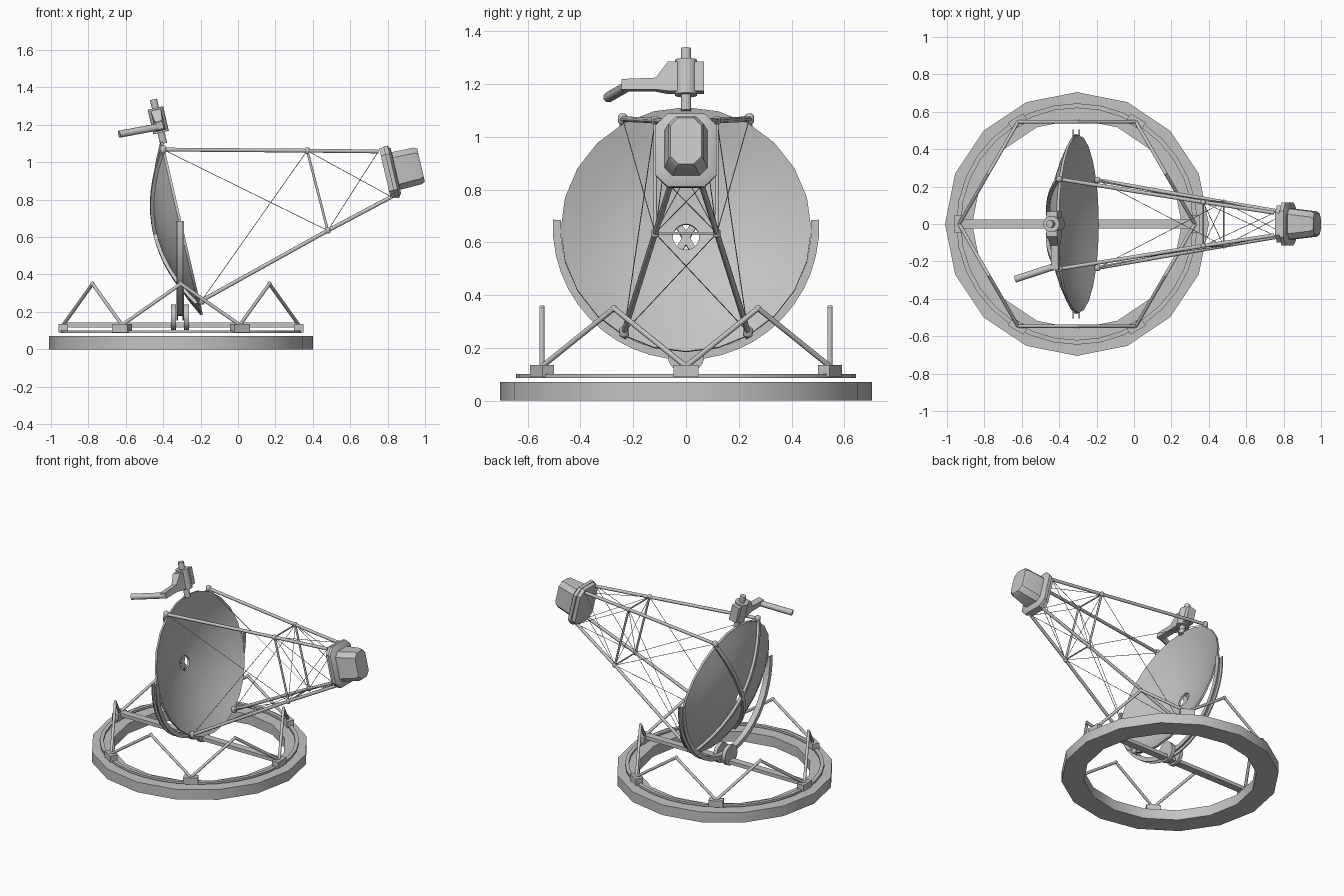
import bpy, bmesh, math
from mathutils import Vector, Matrix

if "Cube" in bpy.data.objects:
    bpy.data.objects.remove(bpy.data.objects["Cube"])

grey = bpy.data.materials.new("light grey")
grey.diffuse_color = (0.55, 0.55, 0.55, 1)
grey.use_nodes = True
grey.node_tree.nodes["Principled BSDF"].inputs["Base Color"].default_value = grey.diffuse_color

CX = -0.305                      # centre of the round base
TILT = math.radians(13)
AX = Vector((math.cos(TILT), 0, math.sin(TILT)))     # pointing direction
UP = Vector((-math.sin(TILT), 0, math.cos(TILT)))
DISH = Vector((-0.295, 0, 0.65))


def at(a, y, u, origin=DISH):
    """Point in the tilted frame of the instrument."""
    return origin + AX * a + Vector((0, y, 0)) + UP * u


def loft(name, rings, closed=False, angle=35):
    bm = bmesh.new()
    vs = [[bm.verts.new(p) for p in r] for r in rings]
    n, m = len(rings), len(rings[0])
    for i in range(n if closed else n - 1):
        a, b = vs[i], vs[(i + 1) % n]
        for j in range(m):
            k = (j + 1) % m
            bm.faces.new((a[j], a[k], b[k], b[j]))
    if not closed:
        bm.faces.new(vs[0])
        bm.faces.new(vs[-1])
    bmesh.ops.recalc_face_normals(bm, faces=bm.faces)
    me = bpy.data.meshes.new(name)
    bm.to_mesh(me)
    bm.free()
    me.materials.append(grey)
    me.polygons.foreach_set("use_smooth", [True] * len(me.polygons))
    me.set_sharp_from_angle(angle=math.radians(angle))
    ob = bpy.data.objects.new(name, me)
    bpy.context.collection.objects.link(ob)
    return ob


def tube(name, p, q, r, sides=8):
    p, q = Vector(p), Vector(q)
    rot = (q - p).to_track_quat('Z', 'Y')
    circ = [rot @ Vector((r * math.cos(t), r * math.sin(t), 0))
            for t in [math.tau * (i + 0.5) / sides for i in range(sides)]]
    return loft(name, [[p + c for c in circ], [q + c for c in circ]], angle=50)


def box(name, centre, size, turn=0):
    rot = Matrix.Rotation(turn, 3, 'Z')
    x, y, z = [s / 2 for s in size]
    return loft(name, [[Vector(centre) + rot @ Vector((sx * x, sy * y, sz * z))
                        for sx, sy in ((1, 1), (-1, 1), (-1, -1), (1, -1))]
                       for sz in (-1, 1)])


def ball(name, p, r=0.02):
    p = Vector(p)
    rings = [[p + Vector((k * r * math.cos(t), k * r * math.sin(t), h * r))
              for t in [math.tau * i / 8 for i in range(8)]]
             for h, k in ((-1, .4), (-.6, .85), (.6, .85), (1, .4))]
    return loft(name, rings, angle=60)


def ring(name, r0, r1, z0, z1, sides):
    rs = []
    for i in range(sides):
        t = math.tau * i / sides
        rs.append([Vector((CX + r * math.cos(t), r * math.sin(t), z))
                   for r, z in ((r0, z0), (r1, z0), (r1, z1), (r0, z1))])
    return loft(name, rs, closed=True)


# Round base and the rail above it
ring("base_ring", 0.56, 0.705, 0, 0.072, 16)
ring("rail_ring", 0.62, 0.645, 0.086, 0.101, 32)

# Six feet joined by zigzag struts
for i in range(6):
    t = math.tau * i / 6
    t2, tm = t + math.tau / 6, t + math.tau / 12
    a = (CX + 0.63 * math.cos(t), 0.63 * math.sin(t), 0.13)
    b = (CX + 0.63 * math.cos(t2), 0.63 * math.sin(t2), 0.13)
    top = (CX + 0.546 * math.cos(tm), 0.546 * math.sin(tm), 0.35)
    box("foot", (a[0], a[1], 0.113), (0.05, 0.095, 0.046), t)
    tube("base_strut", a, top, 0.01)
    tube("base_strut", b, top, 0.01)
    ball("strut_joint", top, 0.012)

# Cross beam and bearing cheeks
box("cross_beam", (CX, 0, 0.13), (1.25, 0.05, 0.025))
for x in (-0.357, -0.289):
    tube("bearing_cheek", (x, 0, 0.172), (x + 0.026, 0, 0.172), 0.07, 16)

# U-shaped cradle channel
sec = ((-.02, .475), (.02, .475), (.02, .505), (.012, .505),
       (.012, .483), (-.012, .483), (-.012, .505), (-.02, .505))
arc = []
for i in range(25):
    t = math.radians(3 - 186 * i / 24)
    arc.append([Vector((-0.31 + x, r * math.cos(t), 0.66 + r * math.sin(t))) for x, r in sec])
loft("cradle_arc", arc)

# Concave dish with a centre hole
R, DEPTH = 0.475, 0.13


def depth(r):
    return -DEPTH * (1 - (r / R) ** 2)


radii = [0.05, 0.14, 0.23, 0.31, 0.39, R]
prof = [(r, depth(r)) for r in radii] + [(r, depth(r) - 0.014) for r in reversed(radii)]
loft("dish", [[at(d, r * math.sin(t), r * math.cos(t)) for r, d in prof]
              for t in [math.tau * i / 24 for i in range(24)]], closed=True)

# Two crossing ribs on the back of the dish
for s in (-1, 1):
    t = s * math.radians(30)
    rib = []
    for i in range(17):
        r = -0.48 + 0.96 * i / 16
        d = depth(r) - 0.012
        rib.append([at(d + h, r * math.sin(t) + w * math.cos(t), r * math.cos(t) - w * math.sin(t))
                    for h, w in ((0, -.013), (0, .013), (-.02, .013), (-.02, -.013))])
    loft("dish_rib", rib)

# Truss legs, nodes and side cables
P = {}
for s in (-1, 1):
    ut, lt = Vector((-0.40, s * .24, 1.068)), Vector((-0.195, s * .235, 0.26))
    un, ln = Vector((0.37, s * .117, 1.062)), Vector((0.48, s * .117, 0.635))
    ue, le = Vector((0.75, s * .06, 1.058)), Vector((0.82, s * .06, 0.815))
    P[s] = (ut, lt, un, ln, ue, le)
    for p, n, q in ((ut, un, ue), (lt, ln, le)):
        tube("truss_leg", p, n, 0.011)
        tube("truss_leg", n, q, 0.011)
        ball("leg_end", p, 0.021)
        ball("truss_node", n, 0.017)
    tube("truss_post", un, ln, 0.007)
    for p, q in ((ut, ln), (un, lt), (un, le), (ln, ue)):
        tube("cable", p, q, 0.0018, 5)

# Cross bars and crossed cables between the two sides
for k in (2, 3):
    tube("cross_bar", P[-1][k], P[1][k], 0.005)
for i, j in ((1, 3), (2, 4), (3, 5), (2, 3)):
    for s in (-1, 1):
        tube("cross_cable", P[s][i], P[-s][j], 0.0018, 5)

# Receiver head: octagonal collar and tapered body
HEAD = Vector((0.815, 0, 0.947))


def octa(a, w, h, c):
    pts = ((w, h - c), (w - c, h), (c - w, h), (-w, h - c),
           (-w, c - h), (c - w, -h), (w - c, -h), (w, c - h))
    return [at(a, y, u, HEAD) for y, u in pts]


loft("head_back_plate", [octa(-.03, .1, .138, .04), octa(0, .1, .138, .04)])
loft("head_collar", [octa(-.005, .115, .142, .045), octa(.016, .115, .142, .045),
                     octa(.03, .092, .122, .035)])
loft("head_body", [octa(.0, .085, .104, .03), octa(.15, .068, .1, .03),
                   octa(.168, .058, .09, .03)])

# Post on top of the dish with clamp and bent arm
POST = Vector((-0.40, 0, 1.11))
tube("top_post", at(0, 0, -.01, POST), at(0, 0, .232, POST), 0.02, 12)
tube("clamp_barrel", at(0, 0, .05, POST), at(0, 0, .185, POST), 0.044, 12)


def clamp(y, a, u0, u1):
    return [at(x, y, u, POST) for x, u in ((-a, u0), (a, u0), (a, u1), (-a, u1))]


loft("clamp_block", [clamp(.068, .028, .06, .175), clamp(-.068, .028, .06, .175),
                     clamp(-.115, .02, .068, .113), clamp(-.245, .02, .068, .108)])
tube("bent_arm", (-0.42, -0.225, 1.19), (-0.635, -0.295, 1.15), 0.02, 8)
